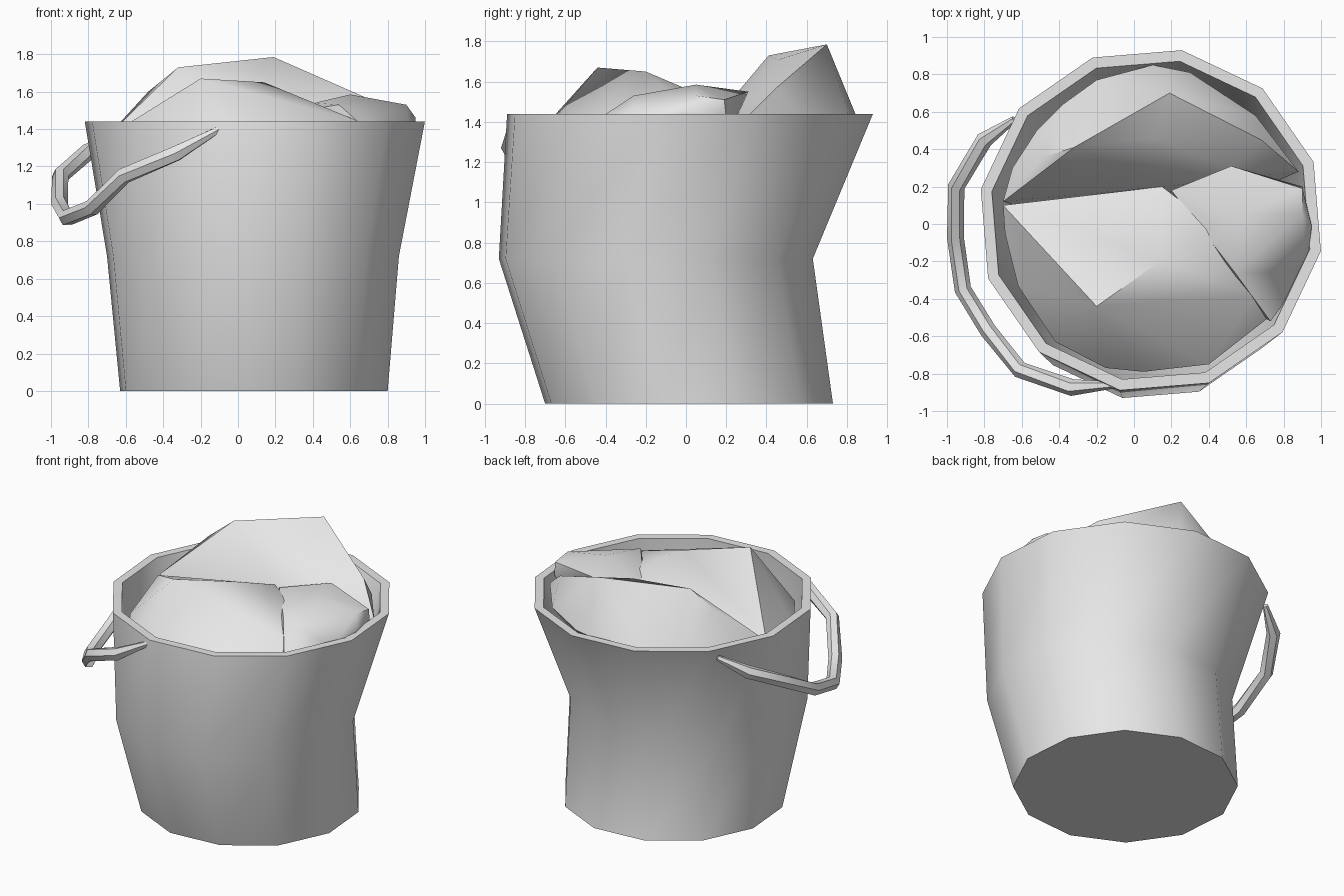
import bpy
import bmesh
import math
from mathutils import Vector

default_cube = bpy.data.objects.get("Cube")
if default_cube:
    bpy.data.objects.remove(default_cube, do_unlink=True)

# Single plain colour
grey = bpy.data.materials.new("plain_grey")
grey.use_nodes = True
colour = (0.8, 0.8, 0.8, 1)
grey.diffuse_color = colour
grey.node_tree.nodes["Principled BSDF"].inputs["Base Color"].default_value = colour


def finish(name, bm, sharp_angle):
    """Turn a bmesh into a named, smooth shaded object."""
    bmesh.ops.recalc_face_normals(bm, faces=bm.faces[:])
    mesh = bpy.data.meshes.new(name)
    bm.to_mesh(mesh)
    bm.free()
    mesh.materials.append(grey)
    obj = bpy.data.objects.new(name, mesh)
    bpy.context.collection.objects.link(obj)
    bpy.ops.object.select_all(action="DESELECT")
    obj.select_set(True)
    bpy.context.view_layer.objects.active = obj
    bpy.ops.object.shade_smooth_by_angle(angle=math.radians(sharp_angle))
    return obj


def skin(bm, rings):
    """Bridge a list of vertex rings with quads and cap both ends."""
    for lower, upper in zip(rings, rings[1:]):
        count = len(lower)
        for i in range(count):
            j = (i + 1) % count
            bm.faces.new((lower[i], lower[j], upper[j], upper[i]))
    bm.faces.new(rings[0][::-1])
    bm.faces.new(rings[-1])


def make_bucket(sides=12, wall=0.06):
    """Dented bucket: outer rings going up, inner rings going down."""
    bottom, dent, rim = (0.085, 0.015, 0, 0.727), (0.08, -0.15, 0.72, 0.793), (0.09, 0.02, 1.44, 0.924)
    bm = bmesh.new()
    rings = []

    def add_ring(level, inset=0, lift=0):
        x, y, z, radius = level
        turn = math.radians(-10.3)
        ring = []
        for i in range(sides):
            a = turn + math.tau * i / sides
            r = radius - inset
            ring.append(bm.verts.new((x + r * math.cos(a), y + r * math.sin(a), z + lift)))
        rings.append(ring)

    for level in (bottom, dent, rim):
        add_ring(level)
    for level, lift in ((rim, 0), (dent, 0), (bottom, wall)):
        add_ring(level, wall, lift)
    skin(bm, rings)
    finish("bucket", bm, 45)


def make_handle(path, radius=0.045, sides=6):
    """Faceted tube along a path, tapering at both ends."""
    points = [Vector(p) for p in path]
    last = len(points) - 1
    bm = bmesh.new()
    rings = []
    for i, point in enumerate(points):
        tangent = (points[min(i + 1, last)] - points[max(i - 1, 0)]).normalized()
        across = tangent.cross(Vector((0, 0, 1))).normalized()
        upward = across.cross(tangent)
        r = radius * (0.4 if i in (0, last) else 1)
        ring = []
        for k in range(sides):
            a = math.tau * k / sides
            ring.append(bm.verts.new(point + r * (math.cos(a) * across + math.sin(a) * upward)))
        rings.append(ring)
    skin(bm, rings)
    finish("handle", bm, 50)


def make_lump(name, outline, top):
    """Faceted chunk: convex skin over its outline, top points and a buried foot."""
    bm = bmesh.new()
    for x, y, z in outline + top:
        bm.verts.new((x, y, z))
    for x, y, z in outline:
        bm.verts.new((x * 0.8, y * 0.8 - 0.02, z - 0.25))
    result = bmesh.ops.convex_hull(bm, input=bm.verts[:])
    loose = set(result["geom_interior"] + result["geom_unused"])
    bmesh.ops.delete(bm, geom=[g for g in loose if isinstance(g, bmesh.types.BMVert)], context="VERTS")
    finish(name, bm, 42)


make_bucket()

make_handle([
    (-0.1, -0.86, 1.4), (-0.33, -0.875, 1.27), (-0.61, -0.78, 1.15),
    (-0.78, -0.57, 0.98), (-0.915, -0.35, 0.925), (-0.955, -0.07, 1.0),
    (-0.95, 0.2, 1.15), (-0.8, 0.45, 1.28), (-0.64, 0.56, 1.38),
])

# Contents heaped above the rim
make_lump(
    "front_lump",
    [(-0.7, 0.1, 1.36), (-0.69, -0.05, 1.3), (-0.62, -0.33, 1.27), (-0.42, -0.63, 1.27),
     (-0.15, -0.77, 1.28), (0.05, -0.79, 1.28), (0.4, -0.75, 1.3), (0.72, -0.5, 1.32)],
    [(-0.45, -0.25, 1.48), (-0.2, -0.44, 1.67), (0.14, -0.2, 1.65), (0.3, -0.12, 1.58),
     (0.65, -0.38, 1.44), (0.15, 0.2, 1.48), (0.41, 0.0, 1.5)],
)
make_lump(
    "back_lump",
    [(-0.7, 0.12, 1.36), (-0.65, 0.3, 1.36), (-0.52, 0.5, 1.37), (-0.38, 0.64, 1.38),
     (-0.2, 0.77, 1.4), (0.1, 0.85, 1.42), (0.3, 0.81, 1.42), (0.65, 0.58, 1.4), (0.88, 0.28, 1.4)],
    [(-0.48, 0.36, 1.6), (-0.32, 0.41, 1.73), (0.1, 0.46, 1.71), (0.19, 0.7, 1.785),
     (0.68, 0.45, 1.57), (0.15, 0.2, 1.48), (0.52, 0.3, 1.5)],
)
make_lump(
    "side_lump",
    [(0.9, 0.2, 1.42), (0.95, -0.03, 1.42), (0.92, -0.26, 1.4), (0.73, -0.52, 1.36), (0.2, 0.18, 1.48)],
    [(0.52, 0.31, 1.55), (0.9, 0.19, 1.51), (0.9, 0.05, 1.53), (0.95, -0.01, 1.46),
     (0.6, 0.05, 1.585), (0.41, 0.0, 1.54), (0.54, -0.26, 1.53)],
)
